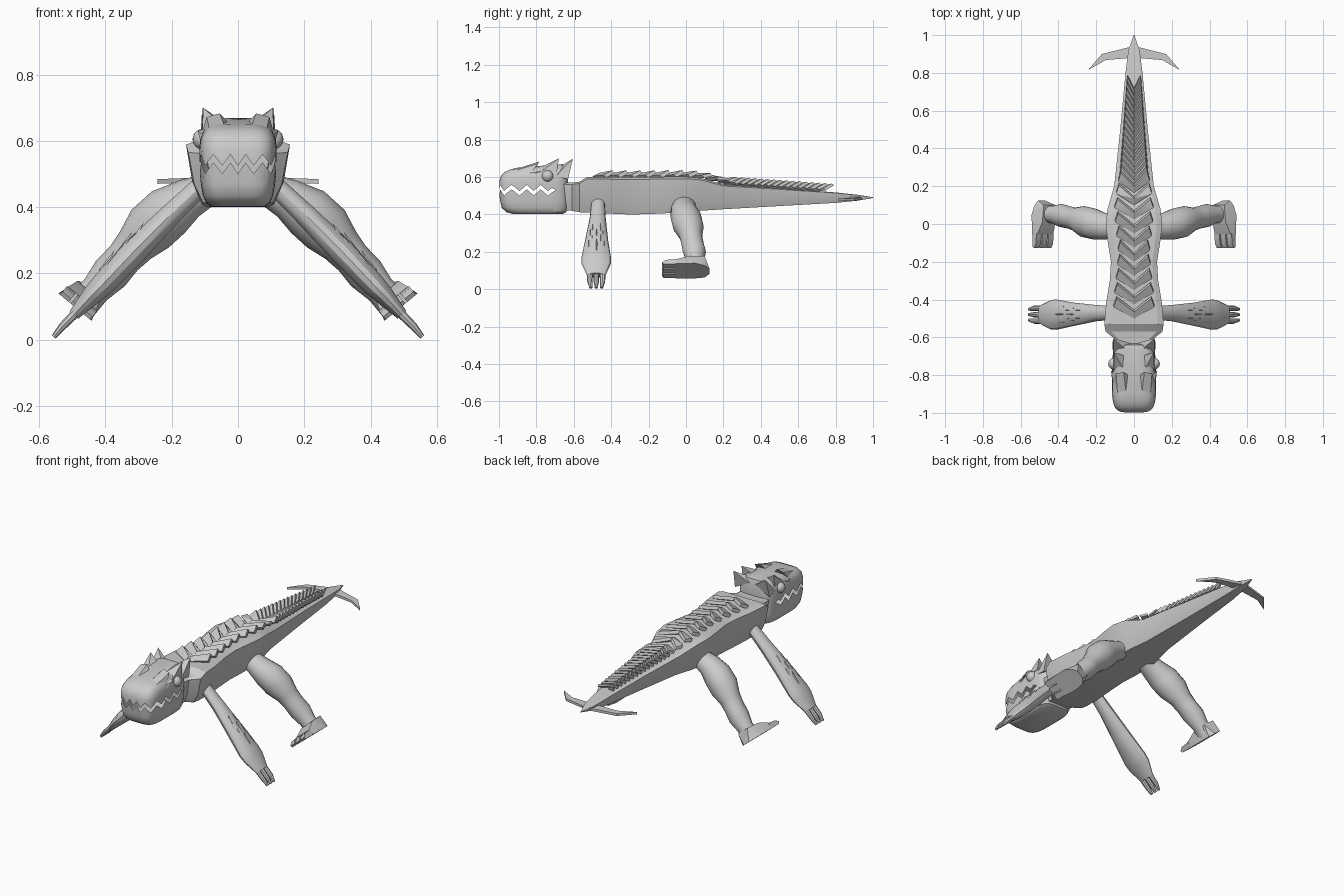
import bpy, bmesh, math
from mathutils import Vector

if "Cube" in bpy.data.objects:
    bpy.data.objects.remove(bpy.data.objects["Cube"])

grey = bpy.data.materials.new("light grey")
grey.diffuse_color = (0.6, 0.6, 0.6, 1)
grey.use_nodes = True
grey.node_tree.nodes["Principled BSDF"].inputs["Base Color"].default_value = grey.diffuse_color


def finish(name, bm, mirror=False, angle=30):
    bmesh.ops.recalc_face_normals(bm, faces=bm.faces)
    me = bpy.data.meshes.new(name)
    bm.to_mesh(me)
    bm.free()
    me.materials.append(grey)
    me.shade_smooth()
    me.set_sharp_from_angle(angle=math.radians(angle))
    ob = bpy.data.objects.new(name, me)
    bpy.context.collection.objects.link(ob)
    if mirror:
        m = ob.modifiers.new("Mirror", 'MIRROR')
        m.use_mirror_merge = False
    return ob


def skin(bm, rings, cap_start=True, cap_end=True):
    vs = [[bm.verts.new(p) for p in r] for r in rings]
    n = len(vs[0])
    for a, b in zip(vs, vs[1:]):
        for i in range(n):
            j = (i + 1) % n
            bm.faces.new((a[i], a[j], b[j], b[i]))
    if cap_start:
        bm.faces.new(vs[0])
    if cap_end:
        bm.faces.new(vs[-1])


def hulls(name, groups, mirror=False, angle=20):
    # one object made of several convex solids
    bm = bmesh.new()
    for pts in groups:
        vs = [bm.verts.new(p) for p in pts]
        res = bmesh.ops.convex_hull(bm, input=vs)
        dead = [v for v in set(res["geom_interior"] + res["geom_unused"])
                if isinstance(v, bmesh.types.BMVert)]
        bmesh.ops.delete(bm, geom=dead, context='VERTS')
    return finish(name, bm, mirror, angle)


def limb(bm, path, sides=14):
    # path rows: x, y, z, radius along y, radius across
    rings = []
    for i, (x, y, z, ry, rt) in enumerate(path):
        a, b = path[max(i - 1, 0)], path[min(i + 1, len(path) - 1)]
        d = Vector((b[0] - a[0], 0, b[2] - a[2])).normalized()
        n = Vector((-d.z, 0, d.x))
        c = Vector((x, y, z))
        rings.append([c + Vector((0, 1, 0)) * ry * math.cos(t) + n * rt * math.sin(t)
                      for t in (2 * math.pi * k / sides for k in range(sides))])
    skin(bm, rings)


# Body and tail: y, half width, top z, bottom z
BODY = [(-0.67, .095, .57, .425), (-0.61, .10, .57, .42), (-0.57, .15, .575, .412),
        (-0.53, .157, .60, .41), (-0.42, .148, .60, .405), (-0.30, .128, .60, .40),
        (-0.20, .122, .60, .402), (-0.10, .138, .602, .407), (0.0, .150, .602, .415),
        (0.08, .140, .595, .42), (0.20, .105, .56, .428), (0.50, .073, .54, .445),
        (0.80, .045, .518, .462), (0.92, .030, .505, .474), (1.0, .002, .492, .488)]


def body_at(y):
    for a, b in zip(BODY, BODY[1:]):
        if a[0] <= y <= b[0]:
            t = (y - a[0]) / (b[0] - a[0])
            return [p + (q - p) * t for p, q in zip(a, b)]


bm = bmesh.new()
rings = []
for y, w, zt, zb in BODY:
    h = zt - zb
    half = [(.70 * w, zb), (.88 * w, zb + .35 * h), (w, zt - .06 * h), (.8 * w, zt)]
    rings.append([(x, y, z) for x, z in half] + [(-x, y, z) for x, z in reversed(half)])
skin(bm, rings)
finish("body_and_tail", bm, angle=18)

# V-shaped back plates, leaning backwards
plates = []
starts = [-0.50 + 0.075 * i for i in range(9)] + [0.165 + 0.034 * i for i in range(16)]
for y in starts:
    _, w, z, _ = body_at(y)
    tail = y > 0.15
    z2 = body_at(y + .09)[2]
    rise = .045 if tail else .036
    ow = w * (.72 if tail else .70)
    th = .010 if tail else .016
    top = [(0, y, z + .004), (ow, y + .06, z + .012), (ow * .85, y + .105, z2 + rise),
           (0.001, y + .035, z + .022)]
    plates.append(top + [(px, py + .012, pz - th) for px, py, pz in top])
hulls("back_plates", plates, True)

# Tail fins
fin = [[(.01, .94), (.17, .90), (.15, .868), (.01, .88)], [(.17, .90), (.243, .815), (.15, .868)]]
hulls("tail_fins", [[(x, y, .487 - .04 * x + s) for x, y in g for s in (-.007, .007)]
                    for g in fin], True)

# Head: two hollow jaws with a zigzag gap between them
N = 64


def outline(w, yf, yb):
    pts = []
    for k in range(N):
        t = 2 * math.pi * k / N - math.pi / 2
        c, s = math.cos(t), math.sin(t)
        r = (abs(c) ** 4.5 + abs(s) ** 4.5) ** (-1 / 4.5)
        pts.append((w * r * c, (yf + yb) / 2 + (yb - yf) / 2 * r * s))
    return pts


def lip(side):
    ring = []
    for k, (x, y) in enumerate(outline(.115, -.998, -.63)):
        open_ = y < -.71
        zig = (1 - abs(k % 4 - 2)) * .017 if open_ else 0
        ring.append((x, y, .53 + zig + (side * .012 if open_ else 0)))
    return ring


def rows(table):
    return [[(x, y, z + tilt * (y + .8)) for x, y in outline(w, yf, yb)]
            for z, w, yf, yb, tilt in table]


bm = bmesh.new()
skin(bm, [lip(1)] + rows([(.575, .117, -.998, -.63, 0), (.61, .113, -.99, -.63, .03),
                          (.637, .102, -.97, -.635, .06), (.652, .082, -.94, -.64, .08),
                          (.658, .05, -.90, -.66, .08)]), cap_start=False)
finish("upper_jaw", bm, angle=35)
bm = bmesh.new()
skin(bm, [lip(-1)] + rows([(.47, .112, -.993, -.63, 0), (.435, .106, -.985, -.63, 0),
                           (.412, .096, -.96, -.64, 0), (.402, .08, -.92, -.66, 0)]),
     cap_start=False)
finish("lower_jaw", bm, angle=35)

# Eyes
bm = bmesh.new()
bmesh.ops.create_uvsphere(bm, u_segments=20, v_segments=12, radius=.031)
bmesh.ops.translate(bm, verts=bm.verts, vec=(.106, -.74, .605))
finish("eyes", bm, True, 60)

# Brow ridges, crest spikes and head horns
hulls("head_spikes", [
    [(.035, -.95, .630), (.085, -.93, .630), (.03, -.80, .655), (.105, -.82, .635),
     (.055, -.785, .683), (.095, -.79, .672)],
    [(.05, -.78, .650), (.108, -.78, .625), (.04, -.70, .655), (.11, -.69, .63), (.105, -.68, .70)],
    [(.01, -.70, .640), (.11, -.70, .60), (.02, -.63, .64), (.115, -.63, .59), (.108, -.605, .698)],
    [(.10, -.88, .615), (.112, -.86, .595), (.10, -.80, .635), (.122, -.775, .63)],
], True)

# Front legs with three fingers
ARM = [(.10, -.47, .475, .035, .03), (.20, -.472, .38, .043, .034), (.32, -.478, .26, .062, .040),
       (.41, -.48, .165, .080, .036), (.44, -.48, .135, .078, .031), (.495, -.48, .075, .050, .018)]
bm = bmesh.new()
limb(bm, ARM)
for dy in (-.034, 0, .034):
    limb(bm, [(.485, -.48 + dy, .085, .015, .014), (.53, -.48 + dy, .040, .014, .012),
              (.556, -.48 + dy * .85, .008, .008, .008)], 8)
finish("front_legs", bm, True)

# Forearm scales, tips raised toward the shoulder
d, n = Vector((.70, 0, -.714)), Vector((.714, 0, .70))
scales = []
for dist, offs in ((.29, (-.022, .022)), (.335, (-.034, 0, .034)), (.375, (-.022, .022)),
                   (.41, (-.042, 0, .042))):
    for o in offs:
        c = Vector((.10, -.478 + o, .475)) + d * dist + n * (.036 - abs(o) * .25)
        Y = Vector((0, .013, 0))
        scales.append([c + d * .03 - n * .012, c + Y - n * .01, c - Y - n * .01,
                       c + n * .008, c - d * .075 + n * .016])
hulls("forearm_scales", scales, True)

# Hind legs
bm = bmesh.new()
limb(bm, [(.09, -.01, .455, .060, .05), (.15, -.012, .425, .070, .062), (.21, 0, .385, .083, .080),
          (.265, .012, .335, .083, .080), (.31, .025, .285, .062, .062), (.345, .035, .245, .060, .055),
          (.385, .045, .20, .062, .058), (.43, .05, .15, .046, .046), (.475, .055, .105, .052, .052)], 16)
finish("hind_legs", bm, True)

# Feet: wedge across the leg end, sole facing outward and down, three toes
u, down, Y = Vector((.77, 0, .638)), Vector((.638, 0, -.77)), Vector((0, 1, 0))
base = Vector((.492, 0, .098))


def foot_pt(a, y, h):
    return base + u * a + Y * y - down * h


foot = [foot_pt(a, y, h) for a, y, h in (
    (-.055, .10, 0), (.045, .10, 0), (-.065, .03, 0), (.065, .05, 0), (-.025, .125, 0), (.02, .125, 0),
    (-.04, .10, .07), (.04, .10, .07), (-.045, .01, .065), (.045, .01, .065),
    (-.062, -.055, 0), (.062, -.055, 0), (-.055, -.055, .035), (.055, -.055, .035))]
toes = [[foot_pt(a + s * .017, y, h) for s in (-1, 1)
         for y, h in ((-.05, 0), (-.05, .034), (-.105, .028), (-.128, .012), (-.12, 0))]
        for a in (-.042, 0, .042)]
hulls("hind_feet", [foot] + toes, True, 30)
